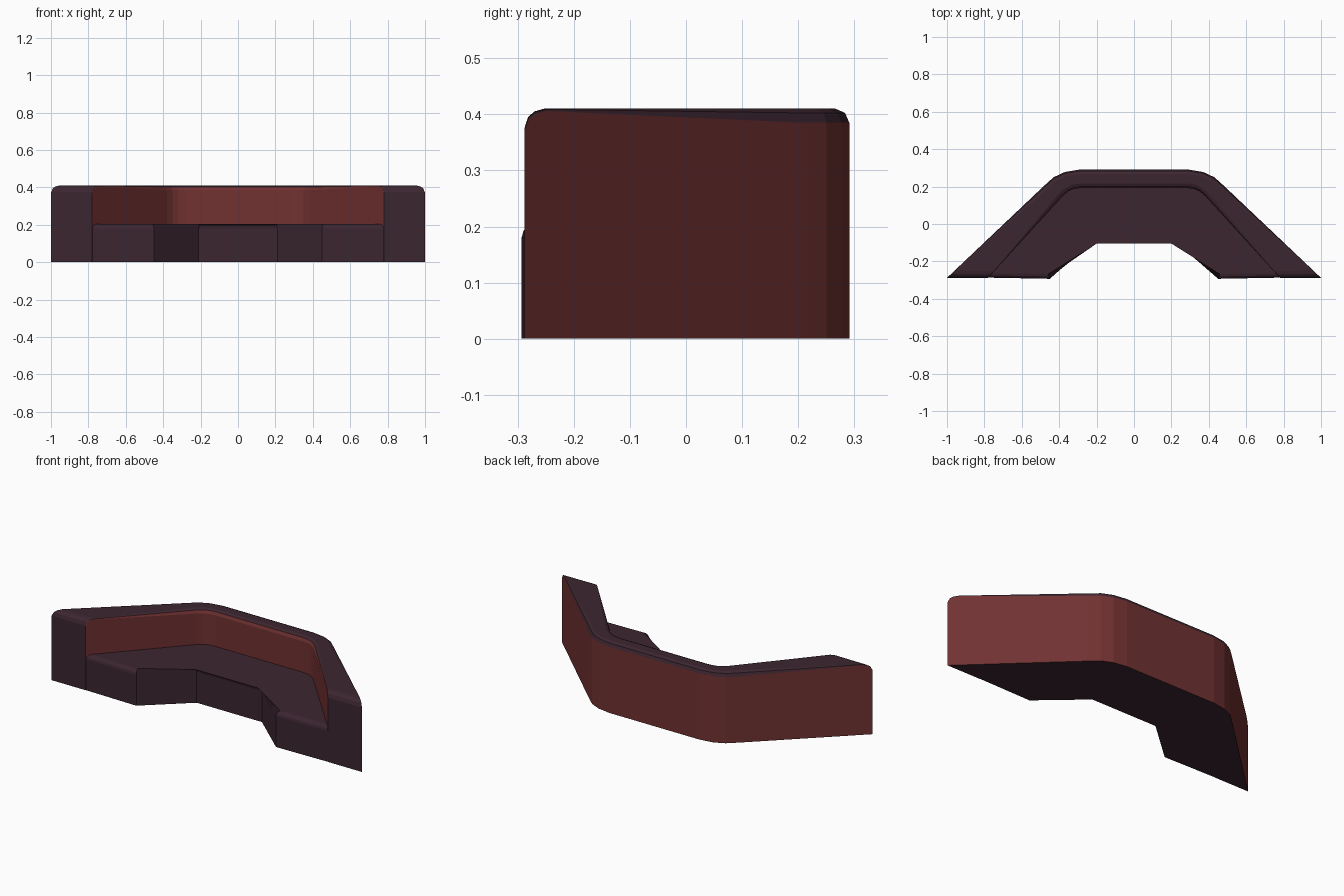
import bpy, bmesh, math

if "Cube" in bpy.data.objects:
    bpy.data.objects.remove(bpy.data.objects["Cube"])


def material(name, rgb):
    m = bpy.data.materials.new(name)
    m.diffuse_color = (*rgb, 1)
    m.use_nodes = True
    m.node_tree.nodes["Principled BSDF"].inputs["Base Color"].default_value = m.diffuse_color
    return m


DARK = material("dark plum upholstery", (0.045, 0.019, 0.030))
RED = material("deep red panel", (0.165, 0.031, 0.031))


def finish(bm, name):
    bmesh.ops.recalc_face_normals(bm, faces=bm.faces)
    mesh = bpy.data.meshes.new(name)
    bm.to_mesh(mesh)
    bm.free()
    mesh.materials.append(DARK)
    mesh.materials.append(RED)
    obj = bpy.data.objects.new(name, mesh)
    bpy.context.collection.objects.link(obj)
    return obj


# Backrest: stations along one half (outer point, inner point, height, bevel)
def along(a, b, t):
    return (a[0] + (b[0] - a[0]) * t, a[1] + (b[1] - a[1]) * t)


tip_out, tip_in = (1.0, -0.288), (0.78, -0.288)
arc_out = [(0.48, 0.205), (0.43, 0.25), (0.37, 0.278), (0.29, 0.291)]
arc_in = [(0.38, 0.15), (0.35, 0.175), (0.32, 0.188), (0.28, 0.193)]
half = []
for t, h in ((0, 0.375), (0.015, 0.395), (0.04, 0.405), (0.08, 0.41)):
    half.append((along(tip_out, arc_out[0], t), along(tip_in, arc_in[0], t), h, 0.004))
for o, i in zip(arc_out, arc_in):
    half.append((o, i, 0.41, 0.025))


def flip(p):
    return (-p[0], p[1])


stations = half + [(flip(o), flip(i), h, b) for o, i, h, b in reversed(half)]


def section(o, i, h, b):
    d = math.dist(o, i)
    prof = [(0, 0), (0, h - b), (0.3 * b, h - 0.3 * b), (b, h),
            (d - b, h), (d - 0.3 * b, h - 0.3 * b), (d, h - b), (d, 0)]
    return [(*along(o, i, s / d), z) for s, z in prof]


bm = bmesh.new()
rings = [[bm.verts.new(p) for p in section(*s)] for s in stations]
n = len(rings[0])
red_strips = {0, 4, 5, 6}  # outer wall, inner bevel and inner wall
for a, b in zip(rings, rings[1:]):
    for k in range(n):
        f = bm.faces.new((a[k], a[(k + 1) % n], b[(k + 1) % n], b[k]))
        f.material_index = 1 if k in red_strips and k != 4 or k == 6 else 0
bm.faces.new(rings[0])
bm.faces.new(rings[-1])
finish(bm, "backrest")

# Seat: plan outline pulled up, with a softened front edge
right = [(0.82, -0.286), (0.45, -0.293), (0.21, -0.08)]
outline = right + [flip(p) for p in reversed(right)] + [(-0.38, 0.2), (0.38, 0.2)]
bm = bmesh.new()
low = [bm.verts.new((x, y, 0)) for x, y in outline]
top = [bm.verts.new((x, y, 0.205)) for x, y in outline]
bm.faces.new(low)
bm.faces.new(top)
for k in range(len(outline)):
    j = (k + 1) % len(outline)
    bm.faces.new((low[k], low[j], top[j], top[k]))
edges = [bm.edges.get((top[k], top[k + 1])) for k in range(5)]
bmesh.ops.bevel(bm, geom=edges, offset=0.025, segments=3, profile=0.5, affect='EDGES')
finish(bm, "seat")
